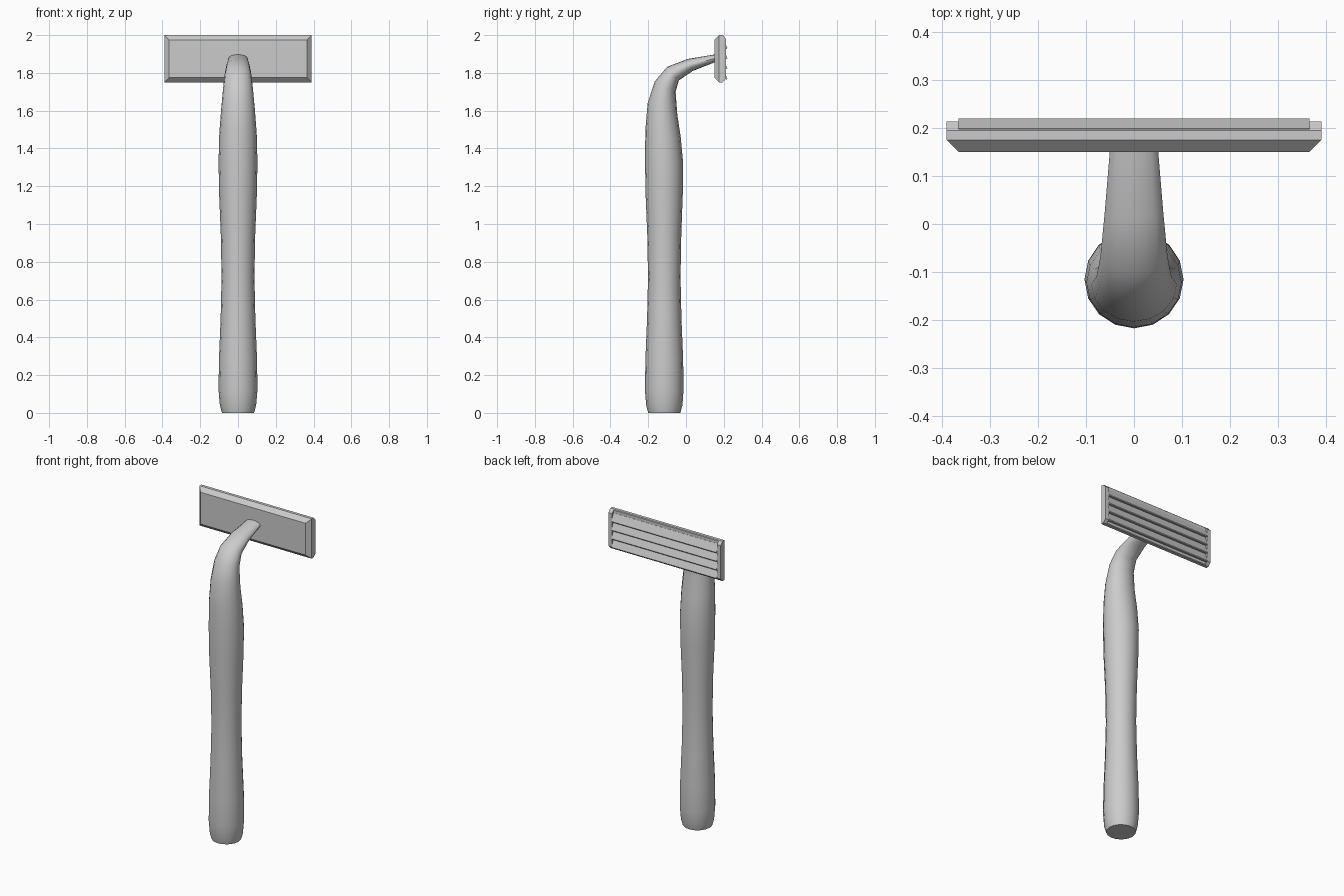
import bpy, bmesh, math
from mathutils import Vector

if "Cube" in bpy.data.objects:
    bpy.data.objects.remove(bpy.data.objects["Cube"])


def loft(name, rings, smooth=False):
    """Skin a list of equal-length point rings and cap both ends."""
    bm = bmesh.new()
    loops = [[bm.verts.new(p) for p in ring] for ring in rings]
    n = len(loops[0])
    for a, b in zip(loops, loops[1:]):
        for i in range(n):
            j = (i + 1) % n
            bm.faces.new((a[i], a[j], b[j], b[i]))
    bm.faces.new(loops[0])
    bm.faces.new(loops[-1])
    bmesh.ops.recalc_face_normals(bm, faces=bm.faces)
    mesh = bpy.data.meshes.new(name)
    bm.to_mesh(mesh)
    bm.free()
    obj = bpy.data.objects.new(name, mesh)
    bpy.context.collection.objects.link(obj)
    if smooth:
        bpy.ops.object.select_all(action='DESELECT')
        obj.select_set(True)
        bpy.context.view_layer.objects.active = obj
        bpy.ops.object.shade_smooth_by_angle(angle=math.radians(40))
    return obj


def rect(x0, x1, y, z0, z1):
    return [(x0, y, z0), (x1, y, z0), (x1, y, z1), (x0, y, z1)]


# Handle and neck: outer (y, z), inner (y, z), half width
sections = [
    (-.200, 0, -.030, 0, .085),
    (-.211, .04, -.019, .04, .096),
    (-.217, .12, -.013, .12, .103),
    (-.215, .28, -.015, .28, .101),
    (-.206, .50, -.024, .50, .092),
    (-.201, .72, -.029, .72, .087),
    (-.205, .94, -.025, .94, .091),
    (-.214, 1.16, -.017, 1.16, .100),
    (-.217, 1.34, -.015, 1.32, .103),
    (-.215, 1.50, -.028, 1.46, .099),
    (-.203, 1.64, -.046, 1.58, .089),
    (-.165, 1.755, -.055, 1.70, .078),
    (-.100, 1.832, -.038, 1.76, .070),
    (.010, 1.874, .035, 1.810, .061),
    (.155, 1.898, .155, 1.857, .050),
]
SIDES = 16
rings = []
for oy, oz, iy, iz, hw in sections:
    outer, inner = Vector((0, oy, oz)), Vector((0, iy, iz))
    mid, half = (outer + inner) / 2, (outer - inner) / 2
    angles = [2 * math.pi * i / SIDES for i in range(SIDES)]
    rings.append([mid + half * math.cos(a) + Vector((hw * math.sin(a), 0, 0))
                  for a in angles])
loft("handle", rings, smooth=True)

# Head plate with bevelled front
loft("head_plate", [rect(-.365, .365, .15, 1.775, 1.975),
                    rect(-.39, .39, .175, 1.75, 2.0),
                    rect(-.39, .39, .194, 1.75, 2.0),
                    rect(-.39, .39, .198, 1.754, 1.996)])

# Raised end caps either side of the blades
for side, s in (("left", -1), ("right", 1)):
    loft("end_cap_" + side, [rect(s * .365, s * .39, .19, 1.75, 2.0),
                             rect(s * .365, s * .39, .194, 1.75, 2.0),
                             rect(s * .365, s * .39, .213, 1.77, 1.98)])

# Angled blades, each leaning out towards its lower edge
COUNT, LOW, HIGH = 4, 1.762, 1.978
pitch = (HIGH - LOW) / COUNT
for k in range(COUNT):
    z = LOW + k * pitch
    tri = [(.19, z + pitch), (.199, z + pitch), (.219, z + .008), (.217, z + .003), (.19, z + .010)]
    loft(f"blade_{k + 1}", [[(x, y, h) for y, h in tri] for x in (-.365, .365)])
